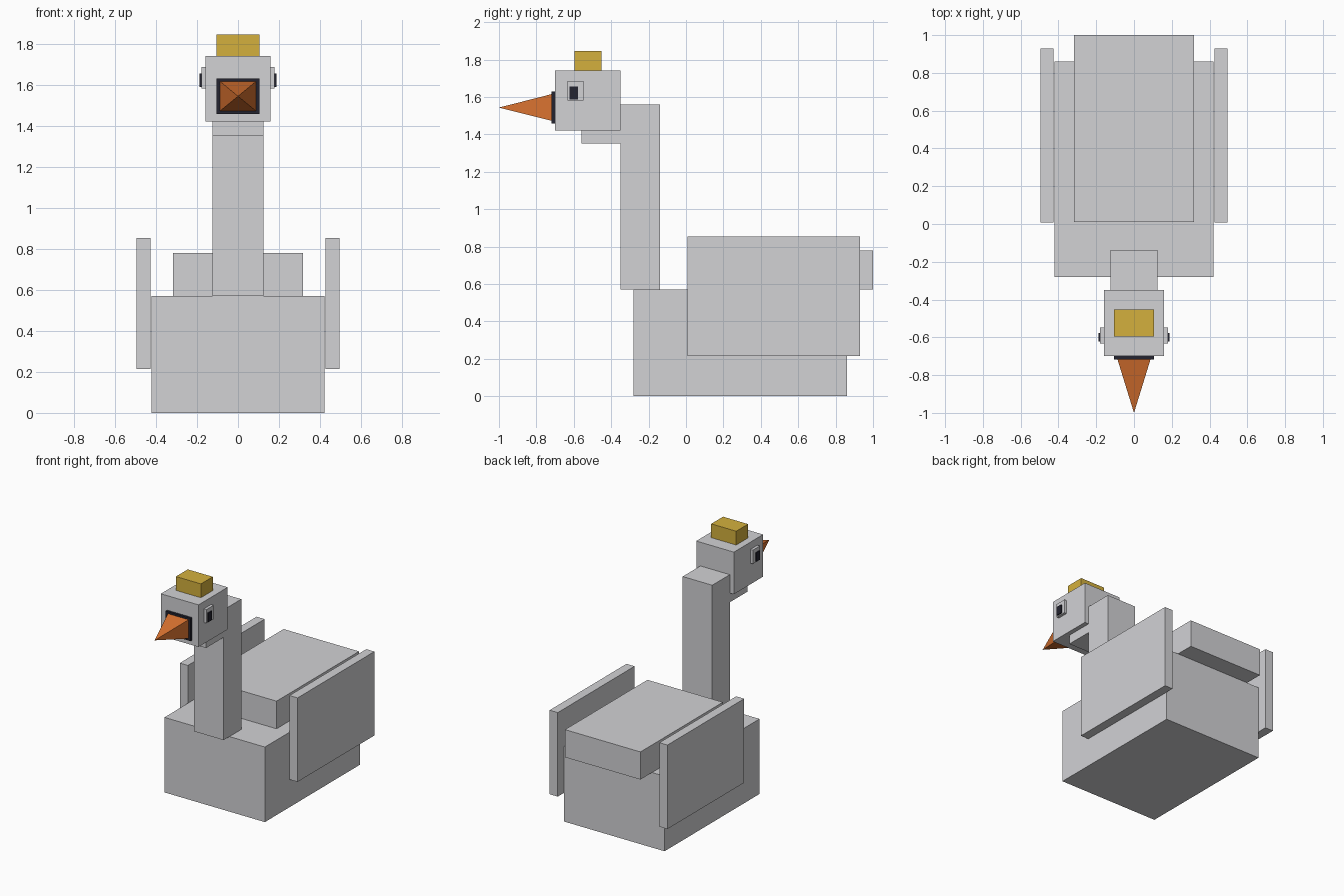
import bpy
import bmesh

cube = bpy.data.objects.get("Cube")
if cube:
    bpy.data.objects.remove(cube, do_unlink=True)


def material(name, rgb):
    """Flat material from sRGB 0-255 values."""
    lin = [(c / 255 / 12.92) if c <= 10 else ((c / 255 + 0.055) / 1.055) ** 2.4 for c in rgb]
    m = bpy.data.materials.new(name)
    m.use_nodes = True
    m.diffuse_color = (*lin, 1)
    bsdf = m.node_tree.nodes["Principled BSDF"]
    bsdf.inputs["Base Color"].default_value = (*lin, 1)
    bsdf.inputs["Roughness"].default_value = 0.8
    return m


PLUMAGE = material("pale_grey", (210, 210, 213))
GOLD = material("gold", (212, 176, 61))
ORANGE = material("orange", (217, 114, 48))
DARK = material("near_black", (36, 36, 48))


def finish(bm, name, mat):
    bmesh.ops.recalc_face_normals(bm, faces=bm.faces)
    me = bpy.data.meshes.new(name)
    bm.to_mesh(me)
    bm.free()
    me.materials.append(mat)
    ob = bpy.data.objects.new(name, me)
    bpy.context.collection.objects.link(ob)
    return ob


def box(name, x, y, z, mat):
    """Box from (min, max) ranges on each axis."""
    bm = bmesh.new()
    bmesh.ops.create_cube(bm, size=1)
    for v in bm.verts:
        v.co = [r[0] if c < 0 else r[1] for c, r in zip(v.co, (x, y, z))]
    return finish(bm, name, mat)


def mid_box(name, half, y, z, mat):
    return box(name, (-half, half), y, z, mat)


def side_pair(name, x, y, z, mat):
    box("left_" + name, x, y, z, mat)
    box("right_" + name, (-x[1], -x[0]), y, z, mat)


# Body, raised back and wings
mid_box("body", 0.422, (-0.28, 0.86), (0, 0.57), PLUMAGE)
mid_box("back_and_tail", 0.317, (0.01, 1.0), (0.57, 0.78), PLUMAGE)
side_pair("wing", (0.427, 0.495), (0.008, 0.93), (0.215, 0.853), PLUMAGE)

# Neck and head
mid_box("neck", 0.124, (-0.35, -0.138), (0.57, 1.56), PLUMAGE)
mid_box("throat", 0.124, (-0.56, -0.35), (1.35, 1.56), PLUMAGE)
mid_box("head", 0.158, (-0.70, -0.349), (1.42, 1.74), PLUMAGE)
mid_box("crest", 0.105, (-0.595, -0.453), (1.74, 1.845), GOLD)

# Eyes
side_pair("eye_rim", (0.158, 0.179), (-0.633, -0.548), (1.58, 1.685), PLUMAGE)
side_pair("pupil", (0.179, 0.187), (-0.623, -0.577), (1.587, 1.655), DARK)

# Beak: a four-sided pyramid on a dark plate
mid_box("beak_surround", 0.105, (-0.718, -0.70), (1.457, 1.63), DARK)
bm = bmesh.new()
base = [bm.verts.new((x, -0.718, z)) for x, z in
        ((-0.087, 1.472), (0.087, 1.472), (0.087, 1.615), (-0.087, 1.615))]
tip = bm.verts.new((0, -1.0, 1.543))
bm.faces.new(base)
for i in range(4):
    bm.faces.new((base[i], base[(i + 1) % 4], tip))
finish(bm, "beak", ORANGE)
